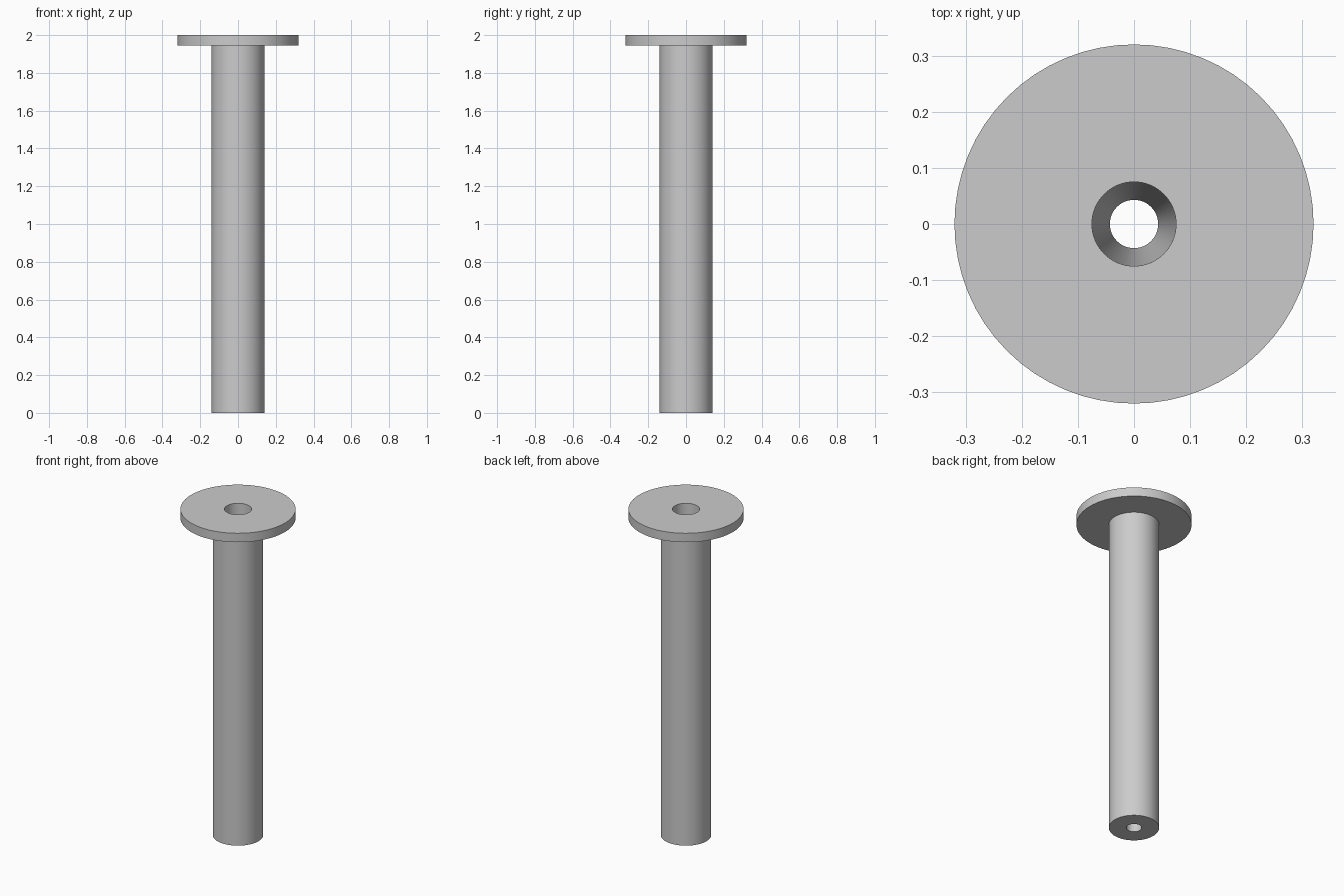
import bpy
import bmesh
import math

cube = bpy.data.objects.get("Cube")
if cube:
    bpy.data.objects.remove(cube, do_unlink=True)

SEGMENTS = 64
HEIGHT = 2.0
FLANGE_BOTTOM = 1.945
FLANGE_RADIUS = 0.32
SHAFT_RADIUS = 0.14
BORE_TOP, BORE_BOTTOM = 0.075, 0.043

grey = bpy.data.materials.new("plain grey")
grey.use_nodes = True
colour = (0.6, 0.6, 0.6, 1)
grey.diffuse_color = colour
grey.node_tree.nodes["Principled BSDF"].inputs["Base Color"].default_value = colour


def lathe(name, profile):
    """Revolve a closed (radius, height) profile around z."""
    bm = bmesh.new()
    verts = [bm.verts.new((r, 0, z)) for r, z in profile]
    edges = [bm.edges.new((a, b)) for a, b in zip(verts, verts[1:] + verts[:1])]
    bmesh.ops.spin(bm, geom=verts + edges, cent=(0, 0, 0), axis=(0, 0, 1),
                   angle=math.tau, steps=SEGMENTS, use_merge=True)
    bmesh.ops.remove_doubles(bm, verts=bm.verts, dist=0.0001)
    bmesh.ops.recalc_face_normals(bm, faces=bm.faces)
    mesh = bpy.data.meshes.new(name)
    bm.to_mesh(mesh)
    bm.free()
    mesh.materials.append(grey)
    obj = bpy.data.objects.new(name, mesh)
    bpy.context.collection.objects.link(obj)
    bpy.ops.object.select_all(action="DESELECT")
    obj.select_set(True)
    bpy.context.view_layer.objects.active = obj
    bpy.ops.object.shade_smooth_by_angle(angle=math.radians(30))
    return obj


# Shaft and flange in one piece, with a tapered bore running right through
lathe("flanged_shaft", [
    (BORE_BOTTOM, 0),
    (SHAFT_RADIUS, 0),
    (SHAFT_RADIUS, FLANGE_BOTTOM),
    (FLANGE_RADIUS, FLANGE_BOTTOM),
    (FLANGE_RADIUS, HEIGHT),
    (BORE_TOP, HEIGHT),
])
